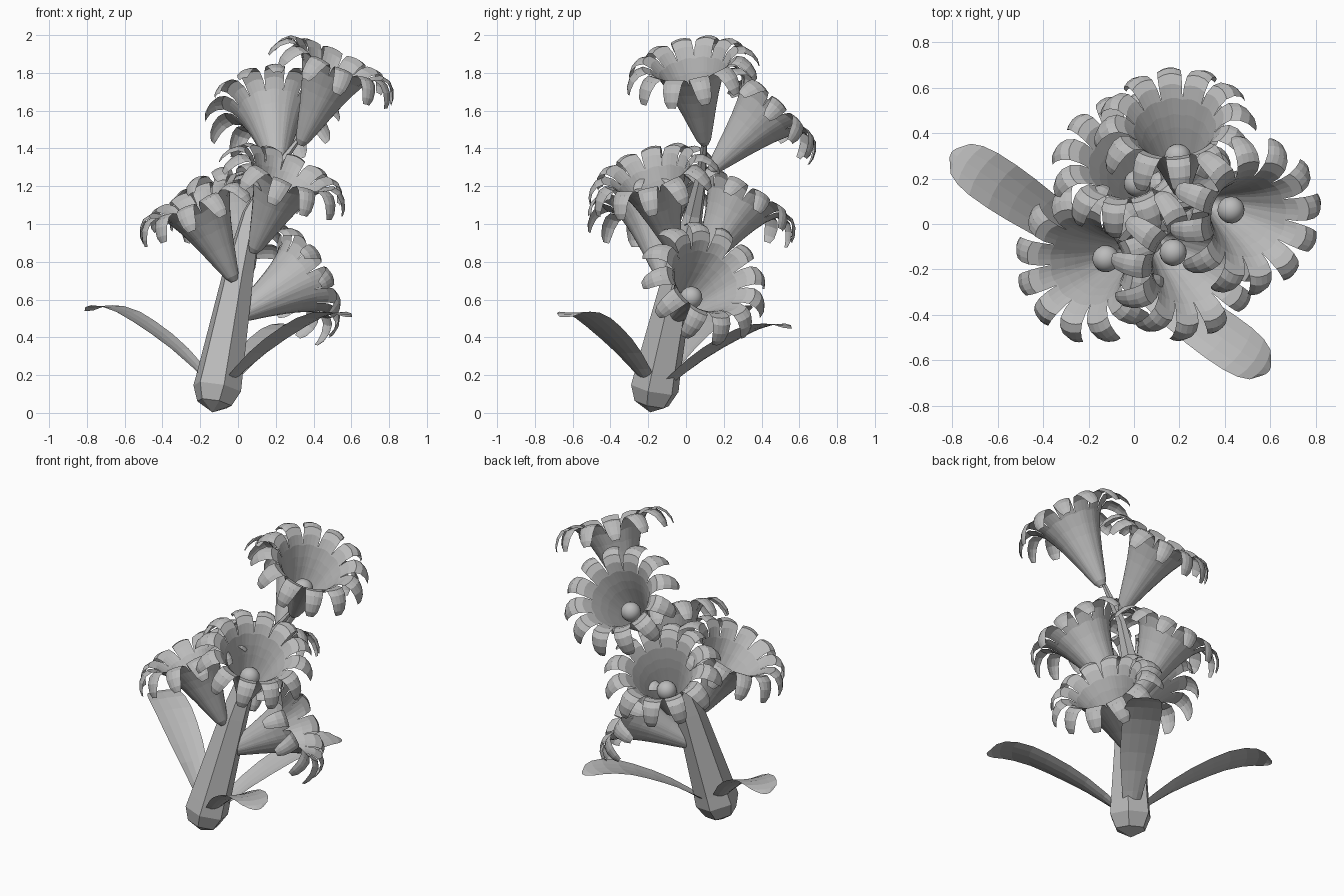
import bpy, bmesh, math
from mathutils import Vector, Matrix

if "Cube" in bpy.data.objects:
    bpy.data.objects.remove(bpy.data.objects["Cube"])

grey = bpy.data.materials.new("plain grey")
grey.diffuse_color = (0.5, 0.5, 0.5, 1)
grey.use_nodes = True
grey.node_tree.nodes["Principled BSDF"].inputs["Base Color"].default_value = grey.diffuse_color


def finish(bm, name, smooth=False):
    bmesh.ops.recalc_face_normals(bm, faces=bm.faces)
    me = bpy.data.meshes.new(name)
    bm.to_mesh(me)
    bm.free()
    me.materials.append(grey)
    for p in me.polygons:
        p.use_smooth = smooth
    ob = bpy.data.objects.new(name, me)
    bpy.context.collection.objects.link(ob)
    return ob


def grid(bm, rows, closed=False):
    """Skin rows of points with quads; returns the vertex rows."""
    vs = [[bm.verts.new(p) for p in r] for r in rows]
    n = len(vs[0])
    for a, b in zip(vs, vs[1:]):
        for i in range(n if closed else n - 1):
            j = (i + 1) % n
            bm.faces.new((a[i], a[j], b[j], b[i]))
    return vs


def ring(c, axis, r, n, turn=0):
    q = Vector((0, 0, 1)).rotation_difference(Vector(axis))
    return [Vector(c) + q @ Vector((r * math.cos(t), r * math.sin(t), 0))
            for t in (turn + 2 * math.pi * i / n for i in range(n))]


# stem: six-sided, tapering and leaning, with a blunt pointed foot
path = [((-.125, -.182, .05), .095), ((-.11, -.165, .13), .132), ((-.095, -.15, .21), .125),
        ((0, -.04, .73), .085), ((.07, .04, 1.05), .05), ((.17, .08, 1.25), .03),
        ((.33, .1, 1.46), .012)]
pts = [Vector(p) for p, _ in path]
bm = bmesh.new()
rows = []
for i, (p, r) in enumerate(path):
    d = pts[min(i + 1, len(pts) - 1)] - pts[max(i - 1, 0)]
    rows.append(ring(p, d, r, 6, math.pi / 4))
vs = grid(bm, rows, True)
foot = bm.verts.new((-.135, -.19, .003))
for i in range(6):
    bm.faces.new((vs[0][i], foot, vs[0][(i + 1) % 6]))
bm.faces.new(vs[-1])
finish(bm, "stem")

# leaves: arching, rounded blades (reach, height, half width)
blade = [(.07, .17, .04), (.16, .25, .062), (.27, .34, .083), (.38, .415, .1), (.5, .485, .11),
         (.6, .535, .114), (.7, .565, .112), (.77, .57, .101), (.82, .56, .08), (.85, .543, .042)]
for k, (ang, lift) in enumerate([(146, 1), (-35, .94), (57, .83)]):
    bm = bmesh.new()
    M = Matrix.Translation((-.1, -.16, 0)) @ Matrix.Rotation(math.radians(ang), 4, 'Z')
    grid(bm, [[M @ Vector((x - .02 * s * s, w * s, z * lift - .004 + .004 * s * s))
               for s in (-1, -.5, 0, .5, 1)] for x, z, w in blade])
    finish(bm, f"leaf_{k + 1}")

# blossoms: petals that join into a trumpet and curl outward (height, radius, half width)
PETALS = 12
t = math.tan(math.pi / PETALS)
petal = [(z, r, r * t) for z, r in
         [(0, .02), (.03, .038), (.1, .06), (.2, .09), (.3, .123), (.36, .146)]]
petal += [(.43, .178, .046), (.48, .215, .051), (.505, .255, .053),
          (.498, .295, .052), (.465, .33, .047), (.42, .352, .038), (.385, .357, .022)]
blossoms = [((.33, .1, 1.42), (.51, .03, 1.82)),
            ((.21, .13, 1.28), (.18, .42, 1.59)),
            ((-.02, -.12, .70), (-.21, -.18, 1.09)),
            ((.08, -.06, .85), (.25, -.18, 1.24)),
            ((-.03, -.07, .50), (.34, .12, .715)),
            ((.06, .06, .74), (-.02, .27, 1.1))]
for k, (base, rim) in enumerate(blossoms):
    axis = Vector(rim) - Vector(base)
    M = Matrix.Translation(base) @ axis.to_track_quat('Z', 'Y').to_matrix().to_4x4()
    bm = bmesh.new()
    for i in range(PETALS):
        P = M @ Matrix.Rotation(2 * math.pi * i / PETALS, 4, 'Z')
        grid(bm, [[P @ Vector((r + .25 * w * (.4 - s * s), w * s, z - .15 * w * s * s))
                   for s in (-1, -.5, 0, .5, 1)] for z, r, w in petal])
    finish(bm, f"blossom_{k + 1}")
    # round centre deep in the trumpet
    bm = bmesh.new()
    bmesh.ops.create_uvsphere(bm, u_segments=16, v_segments=10, radius=.06,
                              matrix=M @ Matrix.Translation((0, 0, .24)))
    finish(bm, f"blossom_centre_{k + 1}", True)
